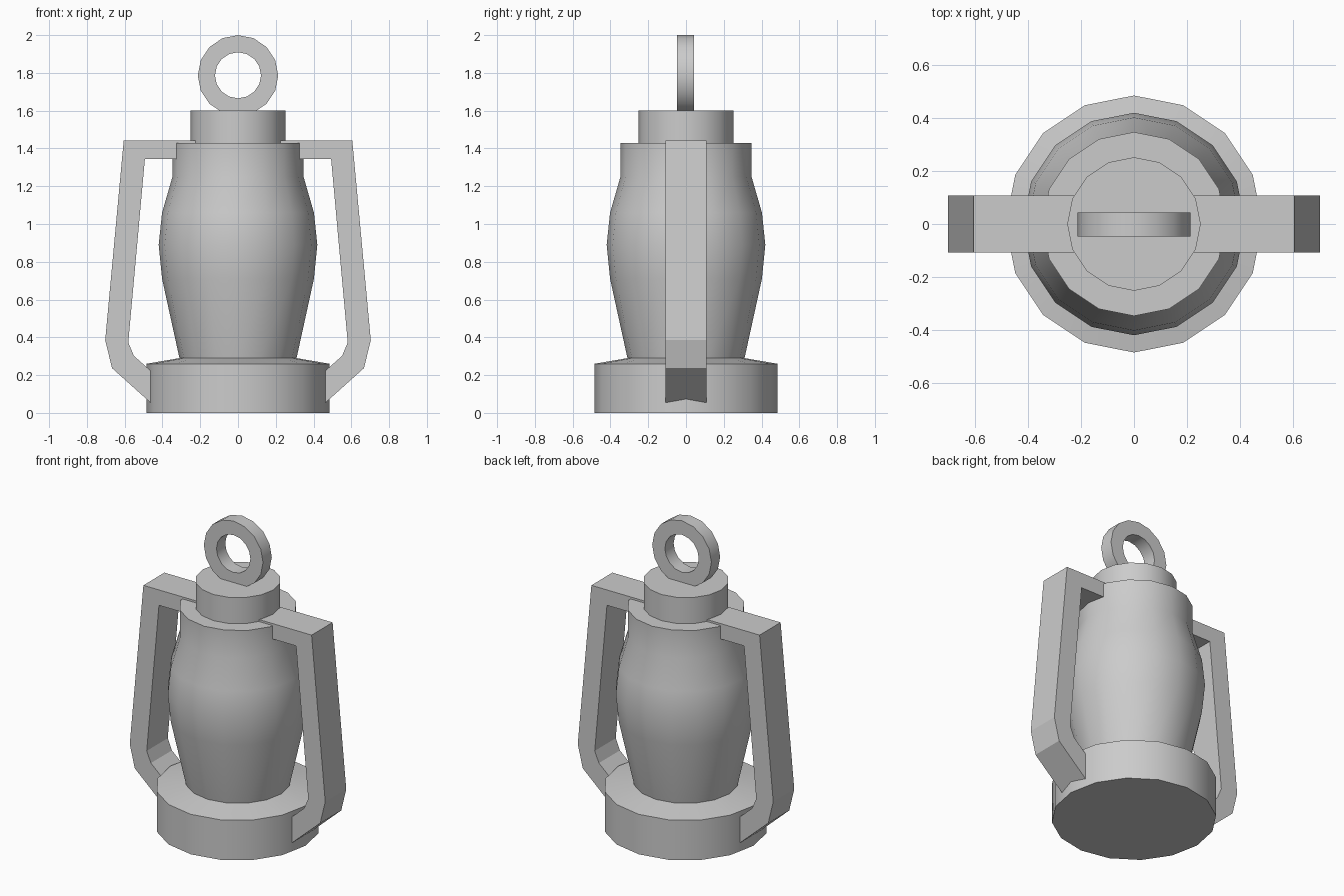
import bpy
from math import cos, sin, pi, radians

if "Cube" in bpy.data.objects:
    bpy.data.objects.remove(bpy.data.objects["Cube"])

SIDES = 16


def add_object(name, verts, faces, smooth=False):
    mesh = bpy.data.meshes.new(name)
    mesh.from_pydata(verts, [], faces)
    obj = bpy.data.objects.new(name, mesh)
    bpy.context.collection.objects.link(obj)
    if smooth:
        bpy.ops.object.select_all(action='DESELECT')
        obj.select_set(True)
        bpy.context.view_layer.objects.active = obj
        bpy.ops.object.shade_smooth_by_angle(angle=radians(30))
    return obj


def circle(r, z):
    return [(r * cos(2 * pi * i / SIDES), r * sin(2 * pi * i / SIDES), z) for i in range(SIDES)]


def lathe(name, profile):
    """Turn a (radius, z) profile around z and cap both ends."""
    verts = [v for r, z in profile for v in circle(r, z)]
    faces = [tuple(reversed(range(SIDES))),
             tuple(range(len(verts) - SIDES, len(verts)))]
    for k in range(len(profile) - 1):
        for i in range(SIDES):
            a, b = k * SIDES + i, k * SIDES + (i + 1) % SIDES
            faces.append((a, b, b + SIDES, a + SIDES))
    return add_object(name, verts, faces, True)


# Base, glass and cap as one turned body
lathe("lantern_body", [
    (0.485, 0), (0.485, 0.26), (0.31, 0.29), (0.402, 0.71), (0.42, 0.89),
    (0.402, 1.06), (0.347, 1.25), (0.347, 1.43), (0.252, 1.43), (0.252, 1.60)])

# Hanging ring, sunk slightly into the cap
y0, y1, zc = -0.047, 0.043, 1.787
loops = [(0.213, y0), (0.213, y1), (0.122, y1), (0.122, y0)]
verts = [(x, y, zc + z) for r, y in loops for x, z, _ in circle(r, 0)]
faces = []
for k in range(4):
    n = (k + 1) % 4
    for i in range(SIDES):
        j = (i + 1) % SIDES
        faces.append((k * SIDES + i, n * SIDES + i, n * SIDES + j, k * SIDES + j))
add_object("hanging_ring", verts, faces, True)

# Side frame: outer and inner outlines in x, z, mirrored to the left
outer = [(0.22, 1.443), (0.605, 1.443), (0.703, 0.385), (0.667, 0.237), (0.43, 0.024)]
inner = [(0.22, 1.343), (0.493, 1.343), (0.581, 0.373), (0.551, 0.302), (0.43, 0.194)]
half = 0.108
verts = [(x, y, z) for line, y in ((outer, -half), (inner, -half), (inner, half), (outer, half))
         for x, z in line]
n = len(outer)
faces = [(0, n, 2 * n, 3 * n), (4 * n - 1, 3 * n - 1, 2 * n - 1, n - 1)]
for k in range(4):
    m = (k + 1) % 4
    for i in range(n - 1):
        faces.append((k * n + i, k * n + i + 1, m * n + i + 1, m * n + i))
frame = add_object("side_frame", verts, faces)
frame.modifiers.new("mirror", 'MIRROR').use_axis = (True, False, False)
